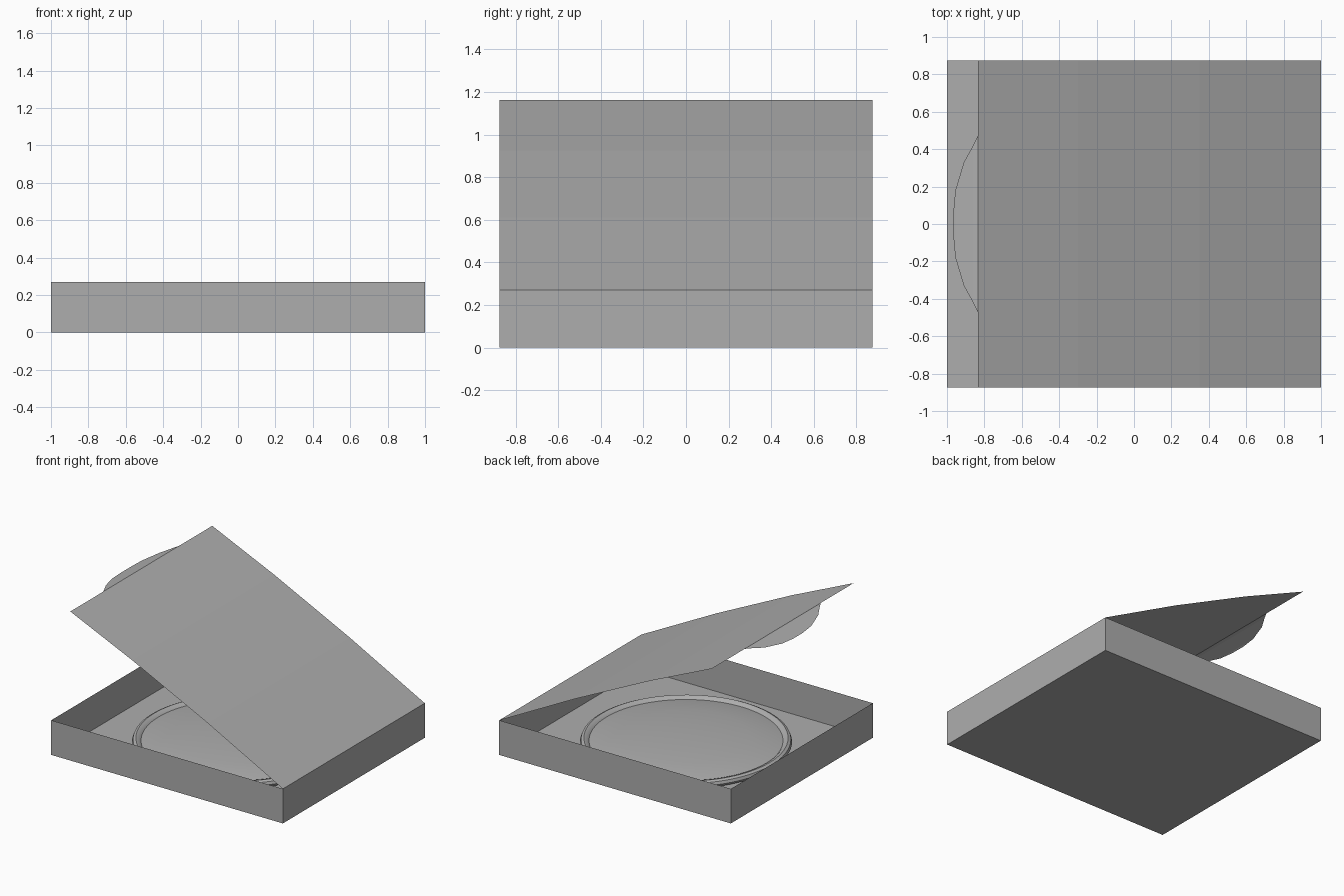
import bpy, bmesh, math

if "Cube" in bpy.data.objects:
    bpy.data.objects.remove(bpy.data.objects["Cube"])

card = bpy.data.materials.new("grey card")
card.diffuse_color = (0.42, 0.42, 0.42, 1)
card.use_nodes = True
card.node_tree.nodes["Principled BSDF"].inputs["Base Color"].default_value = card.diffuse_color

W, D, H = 1.0, 0.875, 0.27  # half width, half depth, tray height


def make(name, bm, smooth=False):
    mesh = bpy.data.meshes.new(name)
    bm.to_mesh(mesh)
    bm.free()
    mesh.materials.append(card)
    ob = bpy.data.objects.new(name, mesh)
    bpy.context.collection.objects.link(ob)
    if smooth:
        bpy.context.view_layer.objects.active = ob
        ob.select_set(True)
        bpy.ops.object.shade_smooth_by_angle(angle=math.radians(40))
        ob.select_set(False)
    return ob


def strip(bm, rows):
    """Quads between successive (left, right) point pairs."""
    pairs = [[bm.verts.new(p) for p in row] for row in rows]
    for (a, b), (c, d) in zip(pairs, pairs[1:]):
        bm.faces.new((a, b, d, c))


# Open tray: a thin sheet floor and four thin walls
bm = bmesh.new()
corners = [(-W, -D), (W, -D), (W, D), (-W, D)]
low = [bm.verts.new((x, y, 0)) for x, y in corners]
high = [bm.verts.new((x, y, H)) for x, y in corners]
bm.faces.new(low[::-1])
for i in range(4):
    j = (i + 1) % 4
    bm.faces.new((low[i], low[j], high[j], high[i]))
make("tray", bm)

# Bowed lid hinged on the right edge
bm = bmesh.new()
lid = [(1.0, 0.27), (0.35, 0.61), (-0.30, 0.925), (-0.835, 1.163)]
strip(bm, [((x, D, z), (x, -D, z)) for x, z in lid])
make("lid", bm)

# Rounded tuck flap folded down from the free edge of the lid
bm = bmesh.new()
flap = [(-0.835, 0.47, 1.163), (-0.86, 0.42, 1.156), (-0.91, 0.33, 1.140),
        (-0.955, 0.18, 1.126), (-0.966, 0.06, 1.121)]
strip(bm, [((x, y, z), (x, -y, z)) for x, y, z in flap])
make("tuck_flap", bm)


# Pizza parts turned around the vertical axis
def lathe(name, profile, steps=96):
    bm = bmesh.new()
    vs = [bm.verts.new((r, 0, z)) for r, z in profile]
    es = [bm.edges.new(p) for p in zip(vs, vs[1:])]
    bmesh.ops.spin(bm, geom=vs + es, cent=(0, 0, 0), axis=(0, 0, 1),
                   angle=2 * math.pi, steps=steps)
    bmesh.ops.remove_doubles(bm, verts=bm.verts[:], dist=1e-4)
    bmesh.ops.recalc_face_normals(bm, faces=bm.faces[:])
    return make(name, bm, True)


lathe("pizza_crust", [(0, 0.004), (0.70, 0.004), (0.735, 0.014), (0.75, 0.035),
                      (0.742, 0.056), (0.722, 0.066), (0.70, 0.06), (0.685, 0.045)])
lathe("pizza_topping", [(0.69, 0.045), (0.60, 0.062), (0.45, 0.077),
                        (0.25, 0.088), (0, 0.093)])
